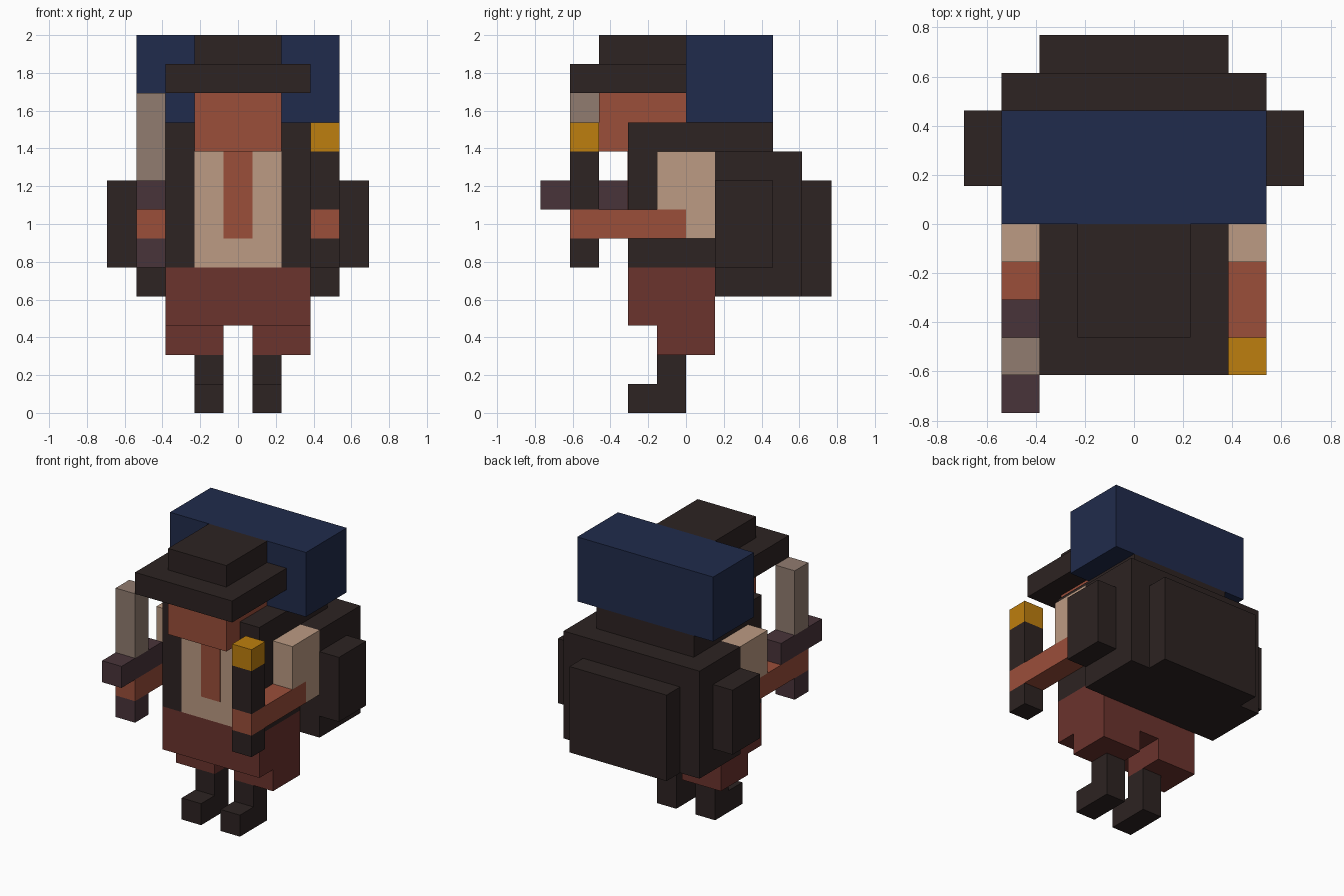
import bpy
import bmesh

if "Cube" in bpy.data.objects:
    bpy.data.objects.remove(bpy.data.objects["Cube"], do_unlink=True)

U = 2 / 13  # one block


def linear(c):
    c /= 255
    return c / 12.92 if c <= 0.04045 else ((c + 0.055) / 1.055) ** 2.4


def material(name, *rgb):
    colour = (*[linear(c) for c in rgb], 1)
    m = bpy.data.materials.new(name)
    m.use_nodes = True
    m.diffuse_color = colour
    bsdf = next(n for n in m.node_tree.nodes if n.type == "BSDF_PRINCIPLED")
    bsdf.inputs["Base Color"].default_value = colour
    bsdf.inputs["Roughness"].default_value = 0.9
    return m


DARK = material("dark leather", 45, 35, 34)
NAVY = material("navy cloth", 32, 43, 76)
SKIN = material("skin", 155, 78, 58)
LINEN = material("linen", 188, 155, 131)
RUST = material("rust cloth", 107, 51, 45)
STEEL = material("dull steel", 145, 124, 112)
PLUM = material("plum grip", 73, 52, 58)
GOLD = material("gold", 190, 127, 14)


def box(name, mat, x, y, z):
    """Box from (min, max) ranges measured in blocks."""
    bm = bmesh.new()
    bmesh.ops.create_cube(bm, size=1)
    for v in bm.verts:
        v.co = [U * (r[0] if c < 0 else r[1]) for c, r in zip(v.co, (x, y, z))]
    mesh = bpy.data.meshes.new(name)
    bm.to_mesh(mesh)
    bm.free()
    mesh.materials.append(mat)
    obj = bpy.data.objects.new(name, mesh)
    bpy.context.collection.objects.link(obj)
    return obj


def pair(name, mat, x, y, z):
    """Matching boxes on both sides; x is given for the left."""
    box("left_" + name, mat, x, y, z)
    box("right_" + name, mat, (-x[1], -x[0]), y, z)


# Legs and trousers
pair("leg", DARK, (0.5, 1.5), (-1, 0), (0, 2))
pair("foot", DARK, (0.5, 1.5), (-2, -1), (0, 1))
pair("trouser_leg", RUST, (0.5, 2.5), (-1, 1), (2, 3))
box("hips", RUST, (-2.5, 2.5), (-2, 1), (3, 5))

# Torso: open jacket over a shirt, with a bare strip of chest
box("jacket_back", DARK, (-2.5, 2.5), (-1, 1), (5, 9))
pair("jacket_front", DARK, (1.5, 2.5), (-2, -1), (5, 9))
box("jacket_shoulders", DARK, (-2.5, 2.5), (-2, 3), (9, 10))
box("shirt", LINEN, (-1.5, 1.5), (-2, -1), (5, 9))
box("chest_strip", SKIN, (-0.5, 0.5), (-2.02, -2), (6, 9))

# Head and hat
box("head", SKIN, (-1.5, 1.5), (-3, 0), (9, 11))
box("hat_brim", DARK, (-2.5, 2.5), (-4, 0), (11, 12))
box("hat_crown", DARK, (-1.5, 1.5), (-3, 0), (12, 13))

# Arms
pair("sleeve", LINEN, (2.5, 3.5), (-1, 1), (7, 9))
pair("elbow", LINEN, (2.5, 3.5), (0, 1), (6, 7))
pair("forearm", SKIN, (2.5, 3.5), (-4, 0), (6, 7))

# Backpack and bedroll
box("backpack", DARK, (-3.5, 3.5), (1, 4), (4, 9))
box("back_pocket", DARK, (-2.5, 2.5), (4, 5), (4, 8))
pair("side_pocket", DARK, (3.5, 4.5), (1, 3), (5, 8))
box("bedroll", NAVY, (-3.5, 3.5), (0, 3), (10, 13))

# Torch in the left hand
box("torch_base", DARK, (2.5, 3.5), (-4, -3), (5, 6))
box("torch_shaft", DARK, (2.5, 3.5), (-4, -3), (7, 9))
box("torch_flame", GOLD, (2.5, 3.5), (-4, -3), (9, 10))

# Sword in the right hand
box("sword_pommel", PLUM, (-3.5, -2.5), (-4, -3), (5, 6))
box("sword_guard", PLUM, (-3.5, -2.5), (-5, -2), (7, 8))
box("sword_blade", STEEL, (-3.5, -2.5), (-4, -3), (8, 11))
